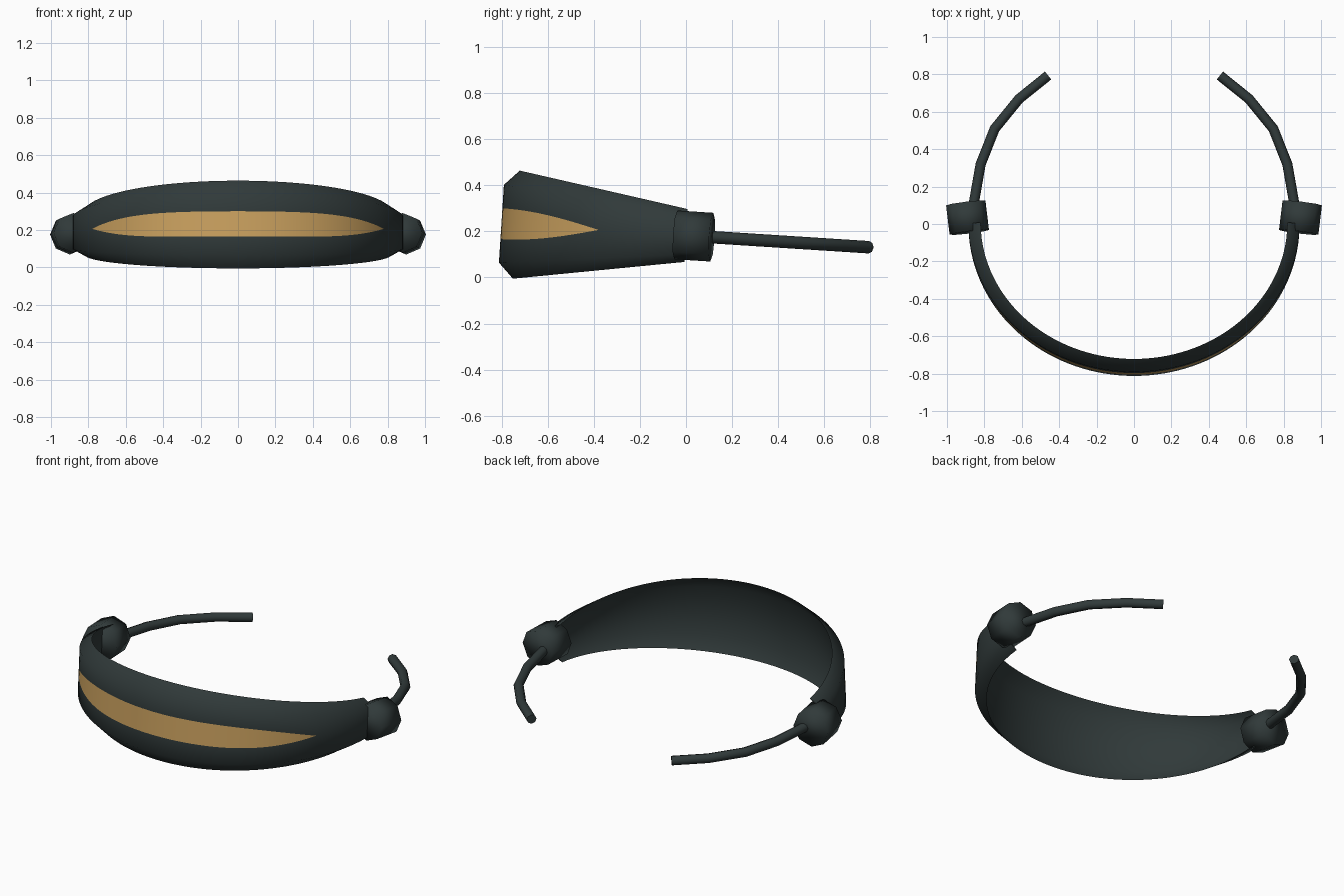
import bpy, bmesh, math
from mathutils import Matrix, Vector

if "Cube" in bpy.data.objects:
    bpy.data.objects.remove(bpy.data.objects["Cube"])

# whole headpiece leans slightly: front up, arms down
TILT = Matrix.Translation((0, 0, 0.182)) @ Matrix.Rotation(-0.064, 4, 'X')


def material(name, rgb):
    m = bpy.data.materials.new(name)
    m.diffuse_color = (*rgb, 1)
    m.use_nodes = True
    m.node_tree.nodes["Principled BSDF"].inputs["Base Color"].default_value = m.diffuse_color
    return m


DARK = material("dark_slate", (0.030, 0.042, 0.042))
GOLD = material("warm_gold", (0.60, 0.36, 0.115))


def add_mesh(name, bm, mats, angle=180):
    bmesh.ops.recalc_face_normals(bm, faces=bm.faces)
    bm.transform(TILT)
    me = bpy.data.meshes.new(name)
    bm.to_mesh(me)
    bm.free()
    for m in mats:
        me.materials.append(m)
    ob = bpy.data.objects.new(name, me)
    bpy.context.collection.objects.link(ob)
    bpy.context.view_layer.objects.active = ob
    ob.select_set(True)
    bpy.ops.object.shade_smooth_by_angle(angle=math.radians(angle))
    ob.select_set(False)
    return ob


# curved front band: a thin shell swept round half an ellipse, gold stripe on its outer face
A, B = 0.885, 0.803
TIP = math.asin(0.38 / B)                     # where the gold stripe ends
angles = [TIP * i / 8 for i in range(8)]
angles += [TIP + (math.pi - 2 * TIP) * i / 48 for i in range(49)]
angles += [math.pi - TIP * i / 8 for i in range(7, -1, -1)]

bm = bmesh.new()
rings = []
for a in angles:
    s = math.sin(a)
    h = 0.115 + 0.12 * s                      # half height of the band
    t = max(0, (B * s - 0.38) / (B - 0.38))
    g = 0.067 * math.sin(math.pi / 2 * t)     # half height of the stripe
    if g < 1e-5:
        g = 0
    o = 0.72 * h
    section = [(0.065, -h), (0, -o), (0, -g), (0, g), (0, o), (0.065, h),
               (0.018, 0.66 * h), (0.018, -0.66 * h)]
    rings.append([bm.verts.new(((A - d) * math.cos(a), -(B - d) * s, z))
                  for d, z in section])
for r, q in zip(rings, rings[1:]):
    for i in range(8):
        j = (i + 1) % 8
        f = bm.faces.new((r[i], q[i], q[j], r[j]))
        f.material_index = 1 if i == 2 else 0
# end caps of the shell
for r in (rings[0], rings[-1]):
    for quad in ((0, 1, 7), (1, 2, 3, 4, 6, 7), (4, 5, 6)):
        bm.faces.new([r[i] for i in quad])
bmesh.ops.remove_doubles(bm, verts=bm.verts, dist=1e-5)
add_mesh("front_band", bm, (DARK, GOLD), 65)

ARM = [(0.865, 0.05), (0.855, 0.12), (0.82, 0.32), (0.745, 0.51), (0.615, 0.67), (0.46, 0.795)]
for side, label in ((1, "right"), (-1, "left")):
    # eight-sided hub, its axis running front to back
    bm = bmesh.new()
    bmesh.ops.create_cone(bm, cap_ends=True, segments=8, radius1=0.106, radius2=0.106, depth=0.158)
    bm.transform(Matrix.Translation((side * 0.89, 0.034, 0))
                 @ Matrix.Rotation(-side * 0.12, 4, 'Z') @ Matrix.Rotation(math.pi / 2, 4, 'X'))
    add_mesh(label + "_hub", bm, (DARK,))

    # bent rear arm: an eight-sided tube along a path
    bm = bmesh.new()
    path = [Vector((side * x, y, 0)) for x, y in ARM]
    loops = []
    for i, p in enumerate(path):
        d = (path[min(i + 1, len(path) - 1)] - path[max(i - 1, 0)]).normalized()
        out = d.cross(Vector((0, 0, 1)))
        loops.append([bm.verts.new(p + 0.027 * (out * math.cos(k * math.pi / 4)
                                                + Vector((0, 0, math.sin(k * math.pi / 4)))))
                      for k in range(8)])
    for r, q in zip(loops, loops[1:]):
        for k in range(8):
            n = (k + 1) % 8
            bm.faces.new((r[k], r[n], q[n], q[k]))
    bm.faces.new(loops[0])
    bm.faces.new(loops[-1])
    add_mesh(label + "_arm", bm, (DARK,), 60)
